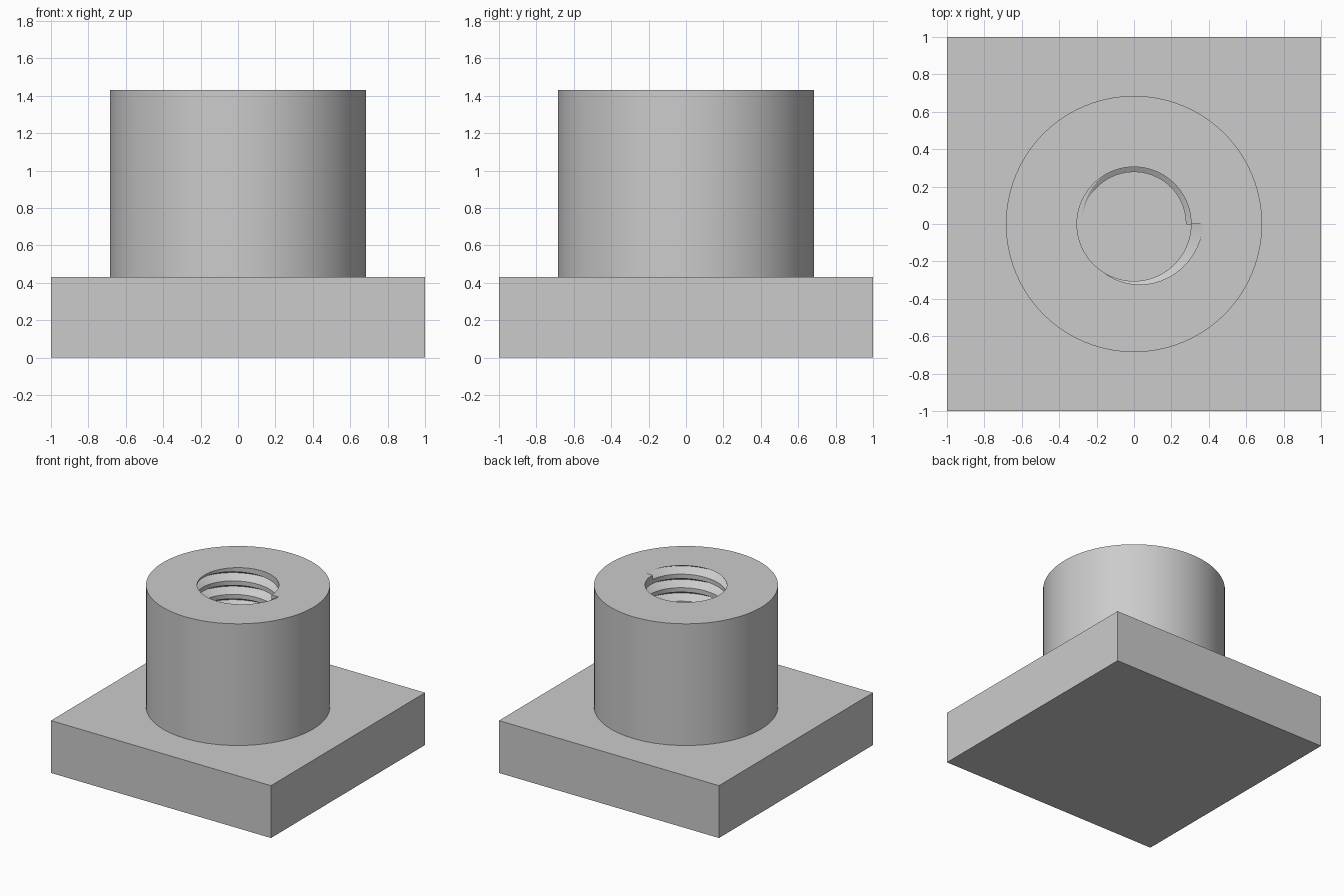
import bpy, bmesh, math

old = bpy.data.objects.get("Cube")
if old:
    bpy.data.objects.remove(old, do_unlink=True)

BASE_TOP, TOP = 0.43, 1.43
BOSS_R, BORE_R = 0.685, 0.305
TURNS, STEPS = 9, 72
PITCH = (TOP - BASE_TOP) / TURNS
ROOT_R, TIP_R, HALF = 0.28, 0.37, PITCH * 0.47

grey = bpy.data.materials.new("plain_grey")
grey.use_nodes = True
grey.diffuse_color = (0.6, 0.6, 0.6, 1)
grey.node_tree.nodes["Principled BSDF"].inputs["Base Color"].default_value = (0.6, 0.6, 0.6, 1)


def cylinder(name, radius, z0, z1, sides=STEPS):
    bpy.ops.mesh.primitive_cylinder_add(vertices=sides, radius=radius, depth=z1 - z0,
                                        location=(0, 0, (z0 + z1) / 2))
    bpy.context.object.name = name
    return bpy.context.object


def combine(target, other, operation):
    mod = target.modifiers.new(operation.lower(), 'BOOLEAN')
    mod.operation, mod.object, mod.solver = operation, other, 'EXACT'
    bpy.context.view_layer.objects.active = target
    bpy.ops.object.modifier_apply(modifier=mod.name)
    bpy.data.objects.remove(other, do_unlink=True)


def thread_cutter():
    """Triangular section swept up a right-handed helix."""
    bm = bmesh.new()
    section = [(ROOT_R, -HALF), (TIP_R, 0), (ROOT_R, HALF)]
    rings = []
    for i in range(TURNS * STEPS + 1):
        a = math.tau * i / STEPS
        z = BASE_TOP + PITCH * i / STEPS
        rings.append([bm.verts.new((r * math.cos(a), r * math.sin(a), z + dz))
                      for r, dz in section])
    for low, high in zip(rings, rings[1:]):
        for j in range(3):
            k = (j + 1) % 3
            bm.faces.new((low[j], low[k], high[k], high[j]))
    bm.faces.new(rings[0])
    bm.faces.new(rings[-1])
    bmesh.ops.triangulate(bm, faces=bm.faces)
    bmesh.ops.recalc_face_normals(bm, faces=bm.faces)
    mesh = bpy.data.meshes.new("thread_cutter")
    bm.to_mesh(mesh)
    bm.free()
    ob = bpy.data.objects.new("thread_cutter", mesh)
    bpy.context.collection.objects.link(ob)
    ob.hide_render = True
    return ob


# Square base plate
bpy.ops.mesh.primitive_cube_add(size=1, location=(0, 0, BASE_TOP / 2))
block = bpy.context.object
block.name = "threaded_mount"
block.scale = (2, 2, BASE_TOP)
bpy.ops.object.transform_apply(location=True, scale=True)

# Round boss, bore and internal thread
combine(block, cylinder("boss", BOSS_R, BASE_TOP / 2, TOP, 96), 'UNION')
combine(block, cylinder("bore_cutter", BORE_R, BASE_TOP, TOP + 0.2), 'DIFFERENCE')
combine(block, thread_cutter(), 'DIFFERENCE')

# Colour and shading
block.data.materials.clear()
block.data.materials.append(grey)
for poly in block.data.polygons:
    poly.material_index = 0
bpy.ops.object.select_all(action='DESELECT')
block.select_set(True)
bpy.context.view_layer.objects.active = block
bpy.ops.object.shade_smooth_by_angle(angle=math.radians(30))
